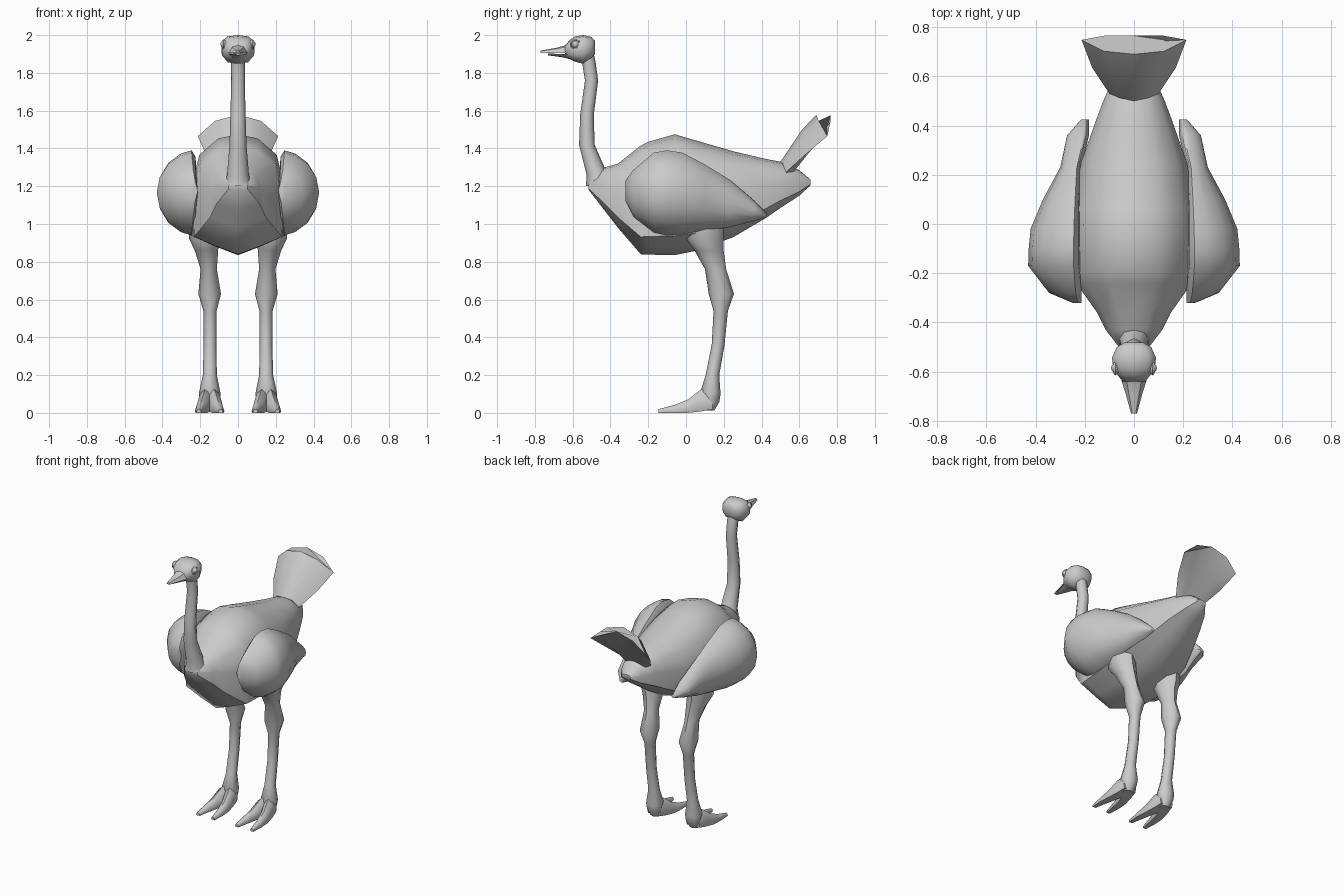
import bpy, bmesh, math
from mathutils import Vector

if "Cube" in bpy.data.objects:
    bpy.data.objects.remove(bpy.data.objects["Cube"])


def loft(name, rings, mirror=False, angle=40):
    """Skin a list of equal-length closed rings, cap both ends."""
    bm = bmesh.new()
    vs = [[bm.verts.new(p) for p in r] for r in rings]
    n = len(vs[0])
    for a, b in zip(vs, vs[1:]):
        for i in range(n):
            j = (i + 1) % n
            bm.faces.new((a[i], a[j], b[j], b[i]))
    bm.faces.new(vs[0])
    bm.faces.new(vs[-1])
    return finish(name, bm, mirror, angle)


def finish(name, bm, mirror=False, angle=40):
    bmesh.ops.recalc_face_normals(bm, faces=bm.faces)
    me = bpy.data.meshes.new(name)
    bm.to_mesh(me)
    bm.free()
    ob = bpy.data.objects.new(name, me)
    bpy.context.collection.objects.link(ob)
    bpy.ops.object.select_all(action='DESELECT')
    ob.select_set(True)
    bpy.context.view_layer.objects.active = ob
    bpy.ops.object.shade_smooth_by_angle(angle=math.radians(angle))
    if mirror:
        m = ob.modifiers.new("Mirror", 'MIRROR')
        m.use_mirror_merge = False
    return ob


def sections(half, stations, cx=0):
    """Rings across y: half = unit half-section top to bottom; station = (y, top, bottom, half width)."""
    full = half + [(-x, z) for x, z in half[-2:0:-1]]
    return [[(cx + x * w, y, (t + b) / 2 + z * (t - b) / 2) for x, z in full]
            for y, t, b, w in stations]


def ovals(stations, n=8):
    """Horizontal rings: station = (x, y, z, rx, ry)."""
    return [[(x + rx * math.cos(2 * math.pi * i / n), y + ry * math.sin(2 * math.pi * i / n), z)
             for i in range(n)] for x, y, z, rx, ry in stations]


# Body with keeled belly
keel = [(0, 1), (.42, .93), (.82, .66), (1, .1), (.99, -.68), (.5, -.85), (0, -1)]
loft("body", sections(keel, [
    (-.515, 1.22, 1.18, .05), (-.43, 1.30, 1.07, .115), (-.36, 1.32, .98, .15),
    (-.24, 1.415, .84, .235), (-.20, 1.435, .838, .24), (-.06, 1.475, .835, .25),
    (.06, 1.44, .86, .248), (.25, 1.385, .93, .215), (.42, 1.345, 1.03, .155),
    (.5, 1.33, 1.085, .125), (.6, 1.285, 1.15, .08), (.66, 1.235, 1.205, .035)]), angle=50)

# Neck
loft("neck", ovals([
    (0, -.455, 1.20, .075, .075), (0, -.47, 1.26, .058, .056), (0, -.525, 1.42, .045, .041),
    (0, -.524, 1.58, .04, .036), (0, -.5, 1.76, .036, .035), (0, -.515, 1.86, .037, .036),
    (0, -.53, 1.93, .04, .035)]), angle=60)

# Head
skull = [(0, 1), (.65, .9), (1, .45), (.95, -.4), (.6, -.9), (0, -1)]
loft("head", sections(skull, [
    (-.482, 1.97, 1.90, .04), (-.50, 1.99, 1.875, .07), (-.545, 2.0, 1.848, .09),
    (-.59, 1.992, 1.86, .083), (-.615, 1.975, 1.872, .066), (-.64, 1.945, 1.885, .046)]), angle=60)

# Beak halves with a slit between
bill = [(0, 1), (.6, .6), (1, -1), (0, -1)]
loft("upper_beak", sections(bill, [
    (-.60, 1.965, 1.905, .062), (-.645, 1.944, 1.905, .048), (-.69, 1.932, 1.905, .034),
    (-.77, 1.918, 1.906, .012)]))
jaw = [(0, 1), (1, 1), (.6, -.6), (0, -1)]
loft("lower_beak", sections(jaw, [
    (-.60, 1.898, 1.868, .058), (-.65, 1.899, 1.882, .042), (-.73, 1.903, 1.893, .014)]))

# Eyeballs and eyelid rings
bm = bmesh.new()
bmesh.ops.create_uvsphere(bm, u_segments=12, v_segments=8, radius=.021)
bmesh.ops.translate(bm, verts=bm.verts, vec=(.072, -.585, 1.952))
finish("eye", bm, True, 60)
lid = []
for i in range(12):
    a = 2 * math.pi * i / 12
    lid.append([(.076 + .008 * math.sin(b), -.585 + (.024 + .006 * math.cos(b)) * math.cos(a),
                 1.952 + (.02 + .006 * math.cos(b)) * math.sin(a))
                for b in (0, math.pi / 2, math.pi, 3 * math.pi / 2)])
bm = bmesh.new()
vs = [[bm.verts.new(p) for p in r] for r in lid]
for i in range(12):
    for j in range(4):
        bm.faces.new((vs[i][j], vs[i][(j + 1) % 4], vs[(i + 1) % 12][(j + 1) % 4], vs[(i + 1) % 12][j]))
finish("eyelid", bm, True, 60)

# Wings: domed outside, flat inside
rings = []
for y, lo, hi, out in [(-.32, 1.12, 1.23, .25), (-.28, 1.04, 1.285, .345), (-.17, .955, 1.378, .43),
                       (-.1, .94, 1.39, .428), (-.02, .945, 1.378, .42), (.1, .965, 1.315, .37),
                       (.23, .983, 1.235, .30), (.36, 1.015, 1.125, .272), (.425, 1.035, 1.06, .215)]:
    inn, zc, h = min(.225, out - .02), (lo + hi) / 2, (hi - lo) / 2
    if y > .3:
        inn = .195
    ring = [(inn + (out - inn) * max(.1, math.cos(a)), y, zc + h * math.sin(a))
            for a in [math.radians(90 - 180 * k / 8) for k in range(9)]]
    rings.append(ring + [(inn, y, zc - h * .85), (inn - .012, y, zc), (inn, y, zc + h * .85)])
loft("wing", rings, True, 50)

# Tail fan, lens-shaped across: front arc then back arc
def fan(w, front, back, side, drop):
    (fy, fz), (by, bz), (sy, sz) = front, back, side
    q = w * .57
    return [(-w, sy, sz), (-q, fy + .012, fz - drop), (0, fy, fz), (q, fy + .012, fz - drop),
            (w, sy, sz), (q, by, bz - drop), (0, by, bz), (-q, by, bz - drop)]


loft("tail", [fan(.10, (.5, 1.33), (.54, 1.25), (.53, 1.275), .01),
              fan(.17, (.615, 1.50), (.67, 1.42), (.635, 1.37), .02),
              fan(.213, (.69, 1.578), (.765, 1.575), (.748, 1.465), .032)])

# Legs
loft("leg", ovals([
    (.185, .10, 1.02, .08, .10), (.18, .10, .92, .078, .098), (.167, .122, .86, .062, .077),
    (.155, .157, .76, .043, .056), (.15, .187, .63, .06, .067), (.148, .184, .54, .035, .038),
    (.148, .17, .36, .034, .034), (.149, .14, .2, .037, .036), (.15, .128, .1, .058, .055),
    (.15, .135, .06, .05, .042), (.15, .12, .012, .035, .03)]), True, 50)

# Two toes per foot
toe = [(0, 1), (.7, .6), (1, -.5), (.85, -1), (0, -1)]
for label, s in (("inner_toe", -1), ("outer_toe", 1)):
    rings = []
    for off, y, top, low, w in [(.015, .14, .12, .02, .035), (.025, .08, .125, .008, .038),
                                (.042, .01, .07, 0, .032), (.052, -.06, .042, 0, .026),
                                (.058, -.145, .02, 0, .013)]:
        rings += sections(toe, [(y, top, low, w)], .15 + s * off)
    loft(label, rings, True, 50)
